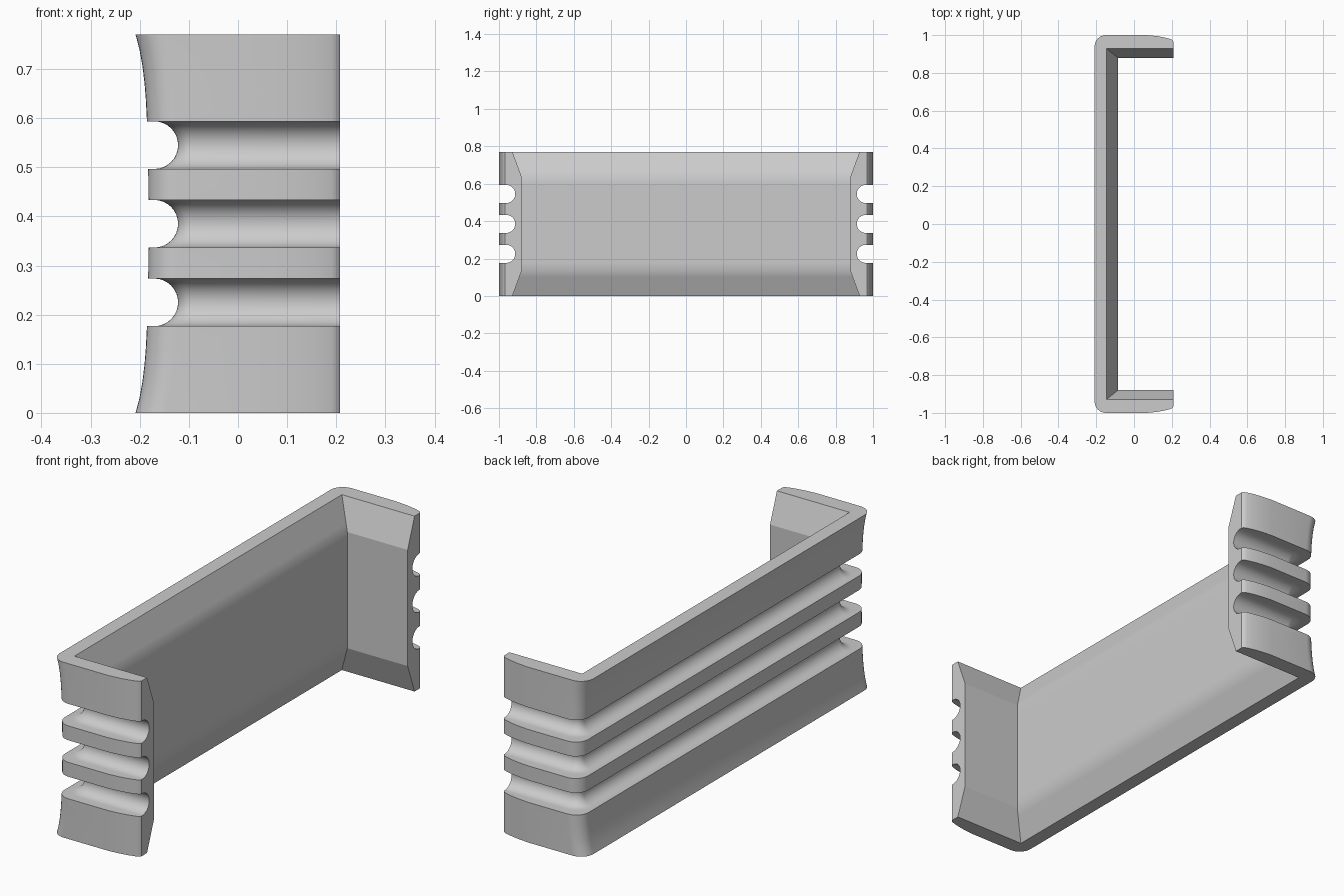
import bpy, bmesh, math

if "Cube" in bpy.data.objects:
    bpy.data.objects.remove(bpy.data.objects["Cube"])

H = 0.77          # height
X_END = 0.208     # free end of the side arms
R = 0.06          # outer corner radius
GROOVES = (0.225, 0.385, 0.545)
GROOVE_R = 0.0485

grey = bpy.data.materials.new("light grey")
grey.diffuse_color = (0.6, 0.6, 0.6, 1)
grey.use_nodes = True
grey.node_tree.nodes["Principled BSDF"].inputs["Base Color"].default_value = grey.diffuse_color


def make_object(name, bm):
    bmesh.ops.recalc_face_normals(bm, faces=bm.faces)
    mesh = bpy.data.meshes.new(name)
    bm.to_mesh(mesh)
    bm.free()
    mesh.materials.append(grey)
    obj = bpy.data.objects.new(name, mesh)
    bpy.context.collection.objects.link(obj)
    return obj


def loft(name, rings):
    """Skin closed rings of equal length and cap both ends."""
    bm = bmesh.new()
    rows = [[bm.verts.new(p) for p in ring] for ring in rings]
    n = len(rows[0])
    for a, b in zip(rows, rows[1:]):
        for i in range(n):
            j = (i + 1) % n
            bm.faces.new((a[i], a[j], b[j], b[i]))
    bm.faces.new(rows[0])
    bm.faces.new(rows[-1])
    return make_object(name, bm)


def mirror_path(half):
    """Extend a half outline (y > 0) to the y < 0 side."""
    return half + [(x, -y) for x, y in reversed(half)]


def corner(cx, cy, r, steps):
    return [(cx + r * math.cos(a), cy + r * math.sin(a))
            for a in (math.pi / 2 * (1 + i / steps) for i in range(steps + 1))]


def back_x(z):
    """Back face is gently hollow between its top and bottom edges."""
    e = abs(z - H / 2) / (H / 2)
    return -0.182 - 0.010 * e ** 2 - 0.0165 * e ** 6


# Channel-shaped shell, thin at the rims and thicker behind the grooves
rings = []
lower = [0, 0.03, 0.065, 0.1, 0.13, 0.178, 0.28]
for z in lower + [H / 2] + [H - z for z in reversed(lower)]:
    tips = [(X_END, 0.967), (0.203, 0.974), (0.19, 0.980),
            (0.16, 0.988), (0.12, 0.995), (0.07, 1.0)]
    outer = mirror_path(tips + corner(back_x(z) + R, 1 - R, R, 8))
    t = min(1, min(z, H - z) / 0.13)
    ix, iy = -0.145 + 0.06 * t, 0.928 - 0.048 * t
    inner = [(X_END, -iy), (ix, -iy), (ix, iy), (X_END, iy)]
    rings.append([(x, y, z) for x, y in outer + inner])
shell = loft("bumper_shell", rings)

# Round-bottomed grooves running around the outside
DEEP_X, DEEP_Y, CR = -0.122, 0.913, 0.03
for k, zc in enumerate(GROOVES):
    profile = [(GROOVE_R * (1 - math.cos(a)), GROOVE_R * math.sin(a))
               for a in (math.pi * (i / 16 - 0.5) for i in range(17))]
    profile = [(0.15, -GROOVE_R)] + profile + [(0.15, GROOVE_R)]
    path = [(0.3, DEEP_Y, 0, 1)]
    for i in range(9):
        a = math.pi / 2 * (1 + i / 8)
        c, s = math.cos(a), math.sin(a)
        path.append((DEEP_X + CR + CR * c, DEEP_Y - CR + CR * s, c, s))
    path += [(x, -y, c, -s) for x, y, c, s in reversed(path)]
    cutter = loft("groove_cutter_%d" % (k + 1),
                  [[(x + c * d, y + s * d, zc + h) for d, h in profile]
                   for x, y, c, s in path])
    cutter.hide_render = True
    cutter.hide_viewport = False
    mod = shell.modifiers.new("groove", 'BOOLEAN')
    mod.operation = 'DIFFERENCE'
    mod.solver = 'EXACT'
    mod.object = cutter

# Apply the cuts and remove the cutters
bpy.context.view_layer.update()
dg = bpy.context.evaluated_depsgraph_get()
cut = bpy.data.meshes.new_from_object(shell.evaluated_get(dg))
shell.modifiers.clear()
shell.data = cut
for obj in [o for o in bpy.data.objects if o is not shell and "cutter" in o.name]:
    bpy.data.objects.remove(obj)

# Smooth curves, with flat inner faces on the arms
bpy.context.view_layer.objects.active = shell
shell.select_set(True)
bpy.ops.object.shade_smooth_by_angle(angle=math.radians(30))
for p in shell.data.polygons:
    if abs(p.normal.y) > 0.8 and p.normal.y * p.center.y < 0 and abs(p.center.y) < 0.93 \
            and abs(p.center.y) > 0.87:
        p.use_smooth = False
